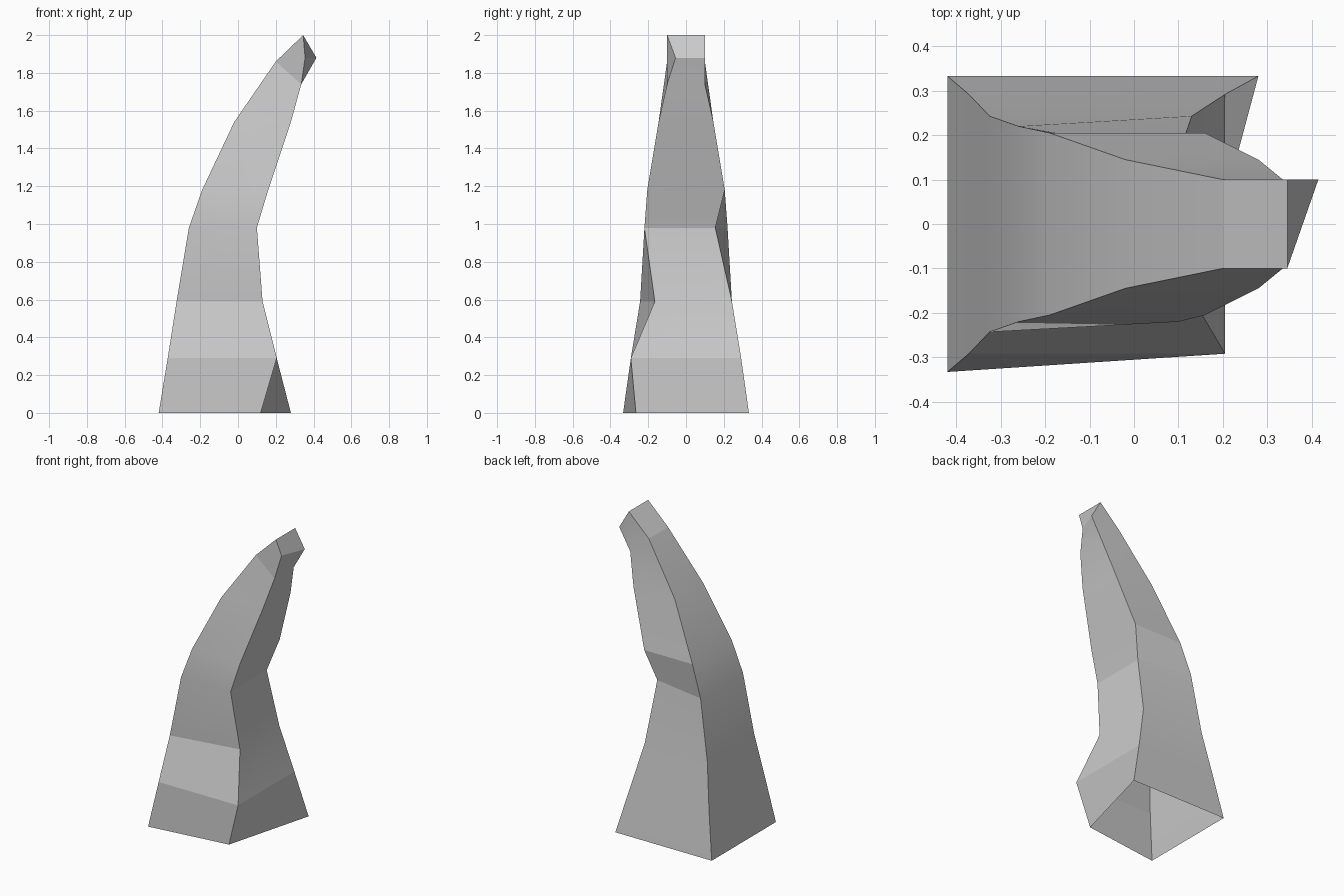
import bpy, bmesh, math

if "Cube" in bpy.data.objects:
    bpy.data.objects.remove(bpy.data.objects["Cube"])

# Four-sided sections from base to tip: left x, left z, right x, right z, half depth
SECTIONS = [
    (-0.42, 0.00, 0.28, 0.00, 0.333),
    (-0.372, 0.29, 0.205, 0.29, 0.292),
    (-0.325, 0.59, 0.13, 0.59, 0.243),
    (-0.26, 0.98, 0.10, 0.98, 0.22),
    (-0.19, 1.18, 0.16, 1.18, 0.205),
    (-0.02, 1.54, 0.28, 1.54, 0.145),
    (0.20, 1.86, 0.335, 1.74, 0.10),
    (0.345, 2.00, 0.415, 1.88, 0.10),
]

# Chips: (section, corner) -> moved corner; 1 = right front, 2 = right back
CHIPS = {
    (0, 1): (0.12, -0.265, 0.0),
    (2, 1): (0.13, -0.165, 0.59),
    (3, 2): (0.10, 0.155, 0.98),
    (7, 1): (0.355, -0.055, 1.88),
}

# Curved horn: skin the sections, open at the base and capped at the tip
bm = bmesh.new()
rings = []
for i, (lx, lz, rx, rz, d) in enumerate(SECTIONS):
    corners = [(lx, -d, lz), (rx, -d, rz), (rx, d, rz), (lx, d, lz)]
    rings.append([bm.verts.new(CHIPS.get((i, k), c)) for k, c in enumerate(corners)])
for low, high in zip(rings, rings[1:]):
    for k in range(4):
        n = (k + 1) % 4
        bm.faces.new((low[k], low[n], high[n], high[k]))
bm.faces.new(rings[-1])

mesh = bpy.data.meshes.new("horn")
bm.to_mesh(mesh)
bm.free()
horn = bpy.data.objects.new("horn", mesh)
bpy.context.collection.objects.link(horn)

# Soften only the very shallow bends
bpy.context.view_layer.objects.active = horn
horn.select_set(True)
bpy.ops.object.shade_smooth_by_angle(angle=math.radians(10))
